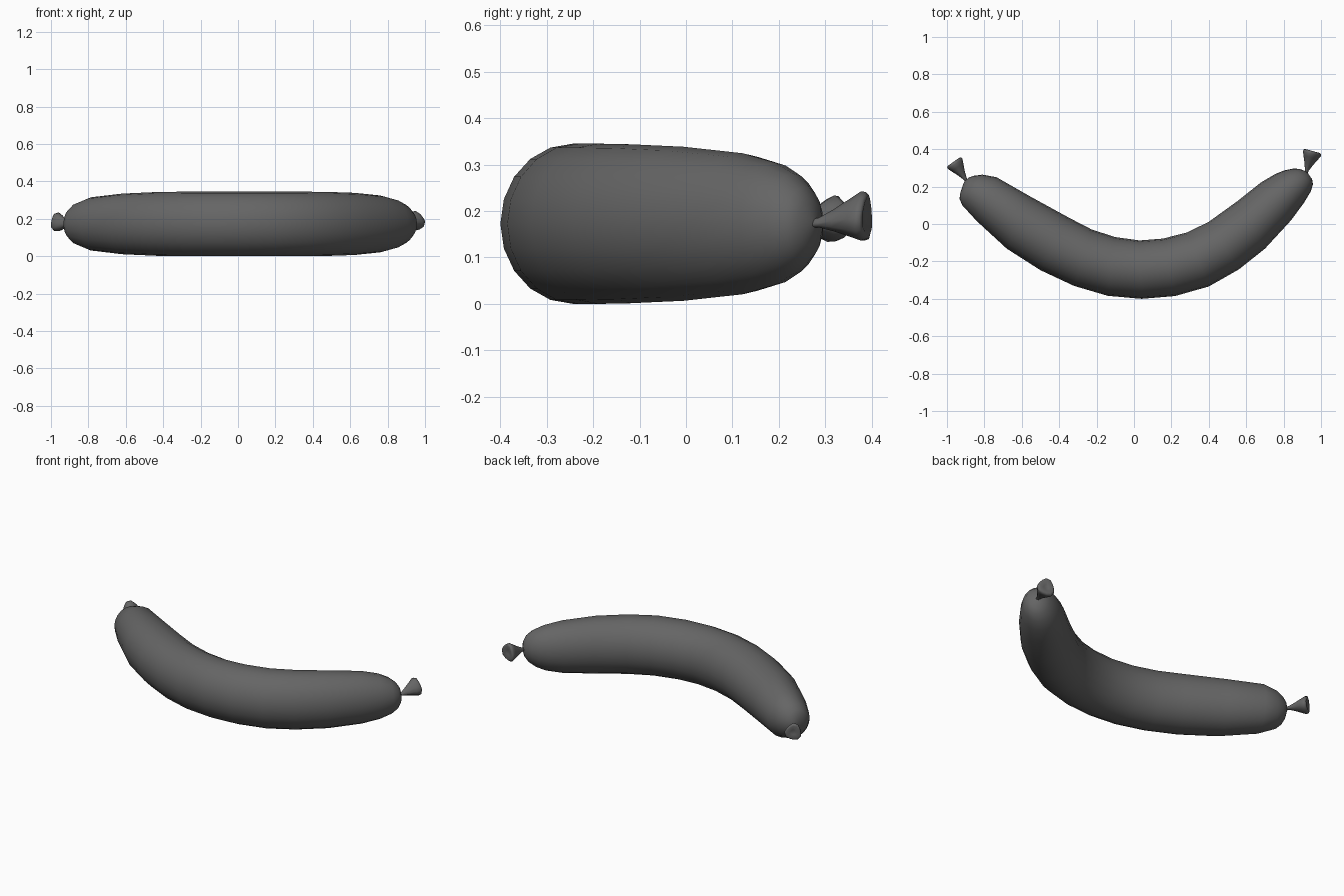
import bpy, bmesh, math
from mathutils import Vector

ZC = 0.1725
skin = bpy.data.materials.new("dark_skin")
skin.diffuse_color = (0.13, 0.13, 0.13, 1)


def loft(name, stations, sides, lobe=0.0):
    """Skin elliptical rings (centre, across direction, half width, half height)."""
    bm = bmesh.new()
    rings = []
    for c, across, w, h in stations:
        ring = []
        for i in range(sides):
            a = 2 * math.pi * i / sides
            k = 1 + lobe * (math.cos(3 * a + 0.8) - 0.6)
            ring.append(bm.verts.new(c + across * (w * k * math.cos(a)) + Vector((0, 0, h * k * math.sin(a)))))
        rings.append(ring)
    for r0, r1 in zip(rings, rings[1:]):
        for i in range(sides):
            j = (i + 1) % sides
            bm.faces.new((r0[i], r0[j], r1[j], r1[i]))
    bm.faces.new(rings[0])
    bm.faces.new(rings[-1])
    bmesh.ops.recalc_face_normals(bm, faces=bm.faces)
    mesh = bpy.data.meshes.new(name)
    bm.to_mesh(mesh)
    bm.free()
    mesh.shade_smooth()
    mesh.materials.append(skin)
    ob = bpy.data.objects.new(name, mesh)
    bpy.context.collection.objects.link(ob)
    return ob


# Sausage body: inner edge x,y / outer edge x,y / half height
body = [
    (-0.901, 0.234, -0.909, 0.224, 0.006),
    (-0.882, 0.249, -0.928, 0.170, 0.050),
    (-0.855, 0.258, -0.933, 0.135, 0.078),
    (-0.810, 0.264, -0.918, 0.100, 0.108),
    (-0.735, 0.250, -0.840, 0.015, 0.142),
    (-0.560, 0.150, -0.680, -0.132, 0.162),
    (-0.345, 0.032, -0.500, -0.247, 0.171),
    (-0.225, -0.030, -0.320, -0.331, 0.1725),
    (-0.100, -0.070, -0.140, -0.384, 0.1725),
    (0.030, -0.088, 0.040, -0.400, 0.1725),
    (0.155, -0.078, 0.220, -0.385, 0.1725),
    (0.285, -0.045, 0.400, -0.334, 0.1725),
    (0.400, 0.012, 0.560, -0.243, 0.171),
    (0.550, 0.120, 0.700, -0.132, 0.166),
    (0.680, 0.223, 0.840, 0.020, 0.152),
    (0.755, 0.267, 0.910, 0.115, 0.132),
    (0.805, 0.287, 0.946, 0.175, 0.108),
    (0.850, 0.296, 0.957, 0.213, 0.080),
    (0.885, 0.295, 0.952, 0.240, 0.050),
    (0.918, 0.282, 0.928, 0.274, 0.006),
]
stations = []
for ix, iy, ox, oy, h in body:
    a, b = Vector((ix, iy, ZC)), Vector((ox, oy, ZC))
    stations.append(((a + b) / 2, (b - a).normalized(), (b - a).length / 2, h))
loft("sausage_body", stations, 20)


# Twisted skin ends: pinched neck flaring to a soft, slightly three-lobed dimpled rim
def skin_end(name, start, end, rim):
    s, e = Vector(start), Vector(end)
    flat = Vector((e.x - s.x, e.y - s.y, 0)).normalized()
    across = Vector((flat.y, -flat.x, 0))
    profile = [(-0.1, 0.16), (0.12, 0.2), (0.4, 0.46), (0.72, 0.82), (0.88, 1.0),
               (0.97, 0.96), (1.0, 0.78), (0.94, 0.3)]
    loft(name, [(s.lerp(e, t), across, rim * r, rim * r * 1.06) for t, r in profile], 12, 0.1)


skin_end("skin_end_left", (-0.895, 0.230, ZC), (-0.967, 0.331, 0.181), 0.050)
skin_end("skin_end_right", (0.919, 0.272, ZC), (0.952, 0.391, 0.187), 0.053)
